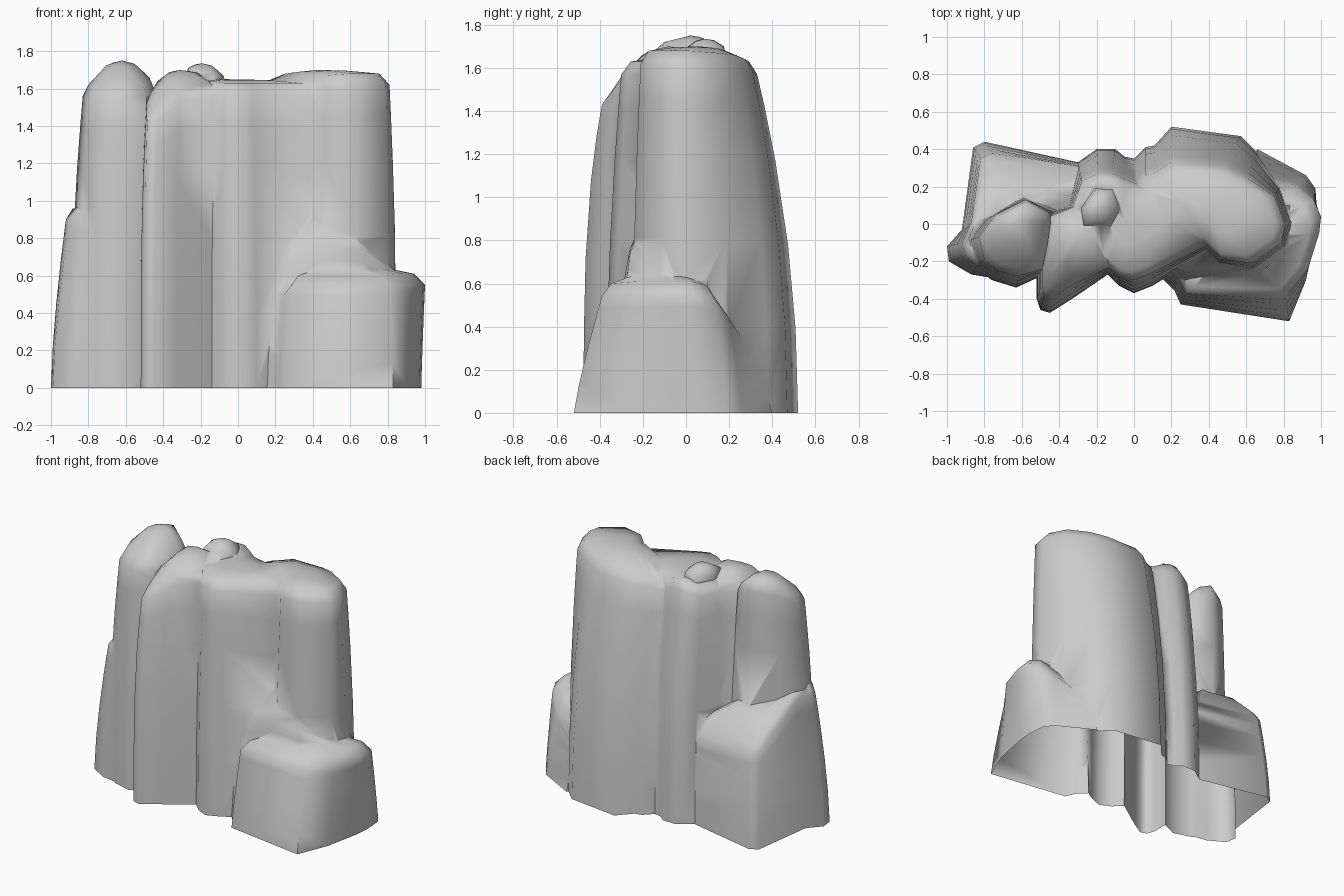
import bpy, bmesh
from mathutils import Vector


def column(name, base, top, peak, bulge=2.0, depth=0.1):
    """Loft a base outline up to a shoulder outline, then round it to a peak."""
    bm = bmesh.new()
    n = len(base)
    rings = [[Vector((x, y, -depth)) for x, y in base]]
    for t in (0, 0.25, 0.5, 0.75, 0.9, 1):
        f = t ** bulge
        rings.append([Vector((b[0] + (q[0] - b[0]) * f, b[1] + (q[1] - b[1]) * f, q[2] * t))
                      for b, q in zip(base, top)])
    peak = Vector(peak)
    for s, lift, f in ((0.86, 0.06, 0.0), (0.4, 0.06, 0.8)):
        rings.append([Vector((peak.x + (q[0] - peak.x) * s, peak.y + (q[1] - peak.y) * s,
                              q[2] + lift + (peak.z - q[2] - lift) * f)) for q in top])
    vs = [[bm.verts.new(p) for p in r] for r in rings]
    for a, b in zip(vs, vs[1:]):
        for i in range(n):
            j = (i + 1) % n
            bm.faces.new((a[i], a[j], b[j], b[i]))
    tip = bm.verts.new(peak)
    for i in range(n):
        bm.faces.new((vs[-1][i], vs[-1][(i + 1) % n], tip))
    bm.faces.new(list(reversed(vs[0])))
    bmesh.ops.triangulate(bm, faces=bm.faces[:])
    bmesh.ops.recalc_face_normals(bm, faces=bm.faces[:])
    me = bpy.data.meshes.new(name)
    bm.to_mesh(me)
    bm.free()
    ob = bpy.data.objects.new(name, me)
    bpy.context.collection.objects.link(ob)
    return ob


# tall right and rear column
right = column("rock_cliff",
    [(.2, .52), (.57, .47), (.66, .38), (.78, .2), (.85, 0), (.81, -.12), (.64, -.25),
     (.45, -.22), (.36, -.13), (.1, 0), (-.02, .33), (.06, .41), (.11, .42)],
    [(.2, .33, 1.57), (.48, .31, 1.58), (.6, .25, 1.6), (.75, .15, 1.61), (.81, 0, 1.62),
     (.79, -.1, 1.62), (.63, -.21, 1.62), (.47, -.19, 1.61), (.38, -.1, 1.6), (.15, 0, 1.58),
     (.0, .2, 1.54), (.06, .26, 1.55), (.11, .27, 1.56)],
    (.42, .06, 1.7), depth=0.1)

# centre column with a ridge facing the front, its flank running into the right column
centre = column("centre_column",
    [(-.2, -.22), (-.15, -.26), (-.08, -.33), (0, -.37), (.1, -.33), (.42, -.13), (.45, .1),
     (.1, .3), (0, .35), (-.05, .36), (-.1, .4), (-.2, .4), (-.3, .33), (-.35, .1)],
    [(-.2, -.18, 1.58), (-.14, -.23, 1.58), (-.08, -.28, 1.57), (0, -.3, 1.57),
     (.08, -.27, 1.57), (.42, -.1, 1.57), (.45, .1, 1.57), (.08, .2, 1.56), (0, .22, 1.56),
     (-.05, .24, 1.58), (-.12, .27, 1.6), (-.19, .27, 1.6), (-.28, .23, 1.57), (-.33, .08, 1.58)],
    (-.05, .02, 1.65), depth=0.13)

# small knob on the crest
knob = column("crest_knob",
    [(-.3, -.04), (-.1, -.04), (-.04, .08), (-.1, .22), (-.22, .22), (-.3, .1)],
    [(-.28, -.02, 1.63), (-.12, -.02, 1.62), (-.06, .08, 1.61), (-.11, .19, 1.63),
     (-.21, .19, 1.64), (-.28, .09, 1.65)],
    (-.19, .09, 1.735), depth=0.14)

# thin fin left of the centre
fin = column("front_fin",
    [(-.52, -.25), (-.52, -.4), (-.5, -.46), (-.45, -.475), (-.33, -.4), (-.14, -.27),
     (-.1, .1), (-.33, .1), (-.5, .05)],
    [(-.49, -.22, 1.52), (-.49, -.32, 1.47), (-.485, -.39, 1.42), (-.43, -.39, 1.43),
     (-.32, -.32, 1.52), (-.12, -.23, 1.57), (-.1, .06, 1.58), (-.33, .09, 1.58),
     (-.45, .04, 1.58)],
    (-.31, -.08, 1.7), bulge=3.2, depth=0.16)

# tall left column
left = column("left_column",
    [(-.9, -.09), (-.86, -.23), (-.76, -.3), (-.63, -.34), (-.5, -.28), (-.38, 0),
     (-.4, .08), (-.6, .15), (-.8, .02)],
    [(-.83, -.07, 1.56), (-.8, -.19, 1.54), (-.73, -.25, 1.54), (-.62, -.28, 1.54),
     (-.49, -.24, 1.56), (-.44, 0, 1.58), (-.45, .06, 1.6), (-.58, .13, 1.66), (-.74, .05, 1.63)],
    (-.62, .02, 1.75), depth=0.19)

# low shelf behind the left column
left_shelf = column("left_shelf",
    [(-1, -.12), (-.99, -.2), (-.87, -.27), (-.75, -.29), (-.4, 0), (-.15, .1), (-.15, .36),
     (-.3, .33), (-.8, .44), (-.86, .41), (-.92, -.03)],
    [(-.92, -.1, .9), (-.9, -.17, .9), (-.84, -.22, .94), (-.75, -.24, .95), (-.4, 0, .76),
     (-.2, .15, .64), (-.18, .32, .6), (-.3, .31, .6), (-.76, .38, .64), (-.82, .35, .65),
     (-.87, .01, .9)],
    (-.66, .08, .88), bulge=1.5, depth=0.22)

# low block at the front right
right_block = column("right_block",
    [(.2, -.2), (.2, -.32), (.25, -.43), (.83, -.52), (.92, -.3), (.97, -.05), (.98, .05),
     (.97, .19), (.92, .26), (.66, .4), (.45, .1)],
    [(.23, -.18, .52), (.23, -.27, .48), (.28, -.37, .54), (.81, -.39, .54), (.93, -.24, .55),
     (.99, -.05, .55), (1, .04, .55), (.96, .13, .53), (.87, .2, .44), (.64, .3, .28), (.45, .1, .56)],
    (.58, -.1, .66), bulge=1.2, depth=0.25)

# sloping skirt between the block and the walls above it
skirt = column("block_skirt",
    [(.12, -.26), (.24, -.38), (.5, -.36), (.75, -.32), (.88, -.1), (.86, .1), (.5, .1), (.2, 0)],
    [(.18, -.22, .72), (.28, -.26, .7), (.47, -.26, .76), (.66, -.26, .74), (.84, -.1, .62),
     (.83, .1, .6), (.5, .1, .8), (.2, 0, .8)],
    (.48, -.08, .95), bulge=1.5, depth=0.28)

# merge everything into one rock
bpy.context.view_layer.objects.active = right
for part in (centre, knob, fin, left, left_shelf, right_block, skirt):
    mod = right.modifiers.new("union", 'BOOLEAN')
    mod.operation = 'UNION'
    mod.solver = 'EXACT'
    mod.object = part
    bpy.ops.object.modifier_apply(modifier=mod.name)
    bpy.data.objects.remove(part)

# trim flat at the ground and leave the underside open
bm = bmesh.new()
bm.from_mesh(right.data)
bmesh.ops.bisect_plane(bm, geom=bm.verts[:] + bm.edges[:] + bm.faces[:], dist=1e-5,
                       plane_co=(0, 0, 0), plane_no=(0, 0, 1), clear_inner=True)
bmesh.ops.remove_doubles(bm, verts=bm.verts[:], dist=0.008)
bm.to_mesh(right.data)
bm.free()

right.select_set(True)
bpy.ops.object.shade_smooth_by_angle(angle=1.3)
